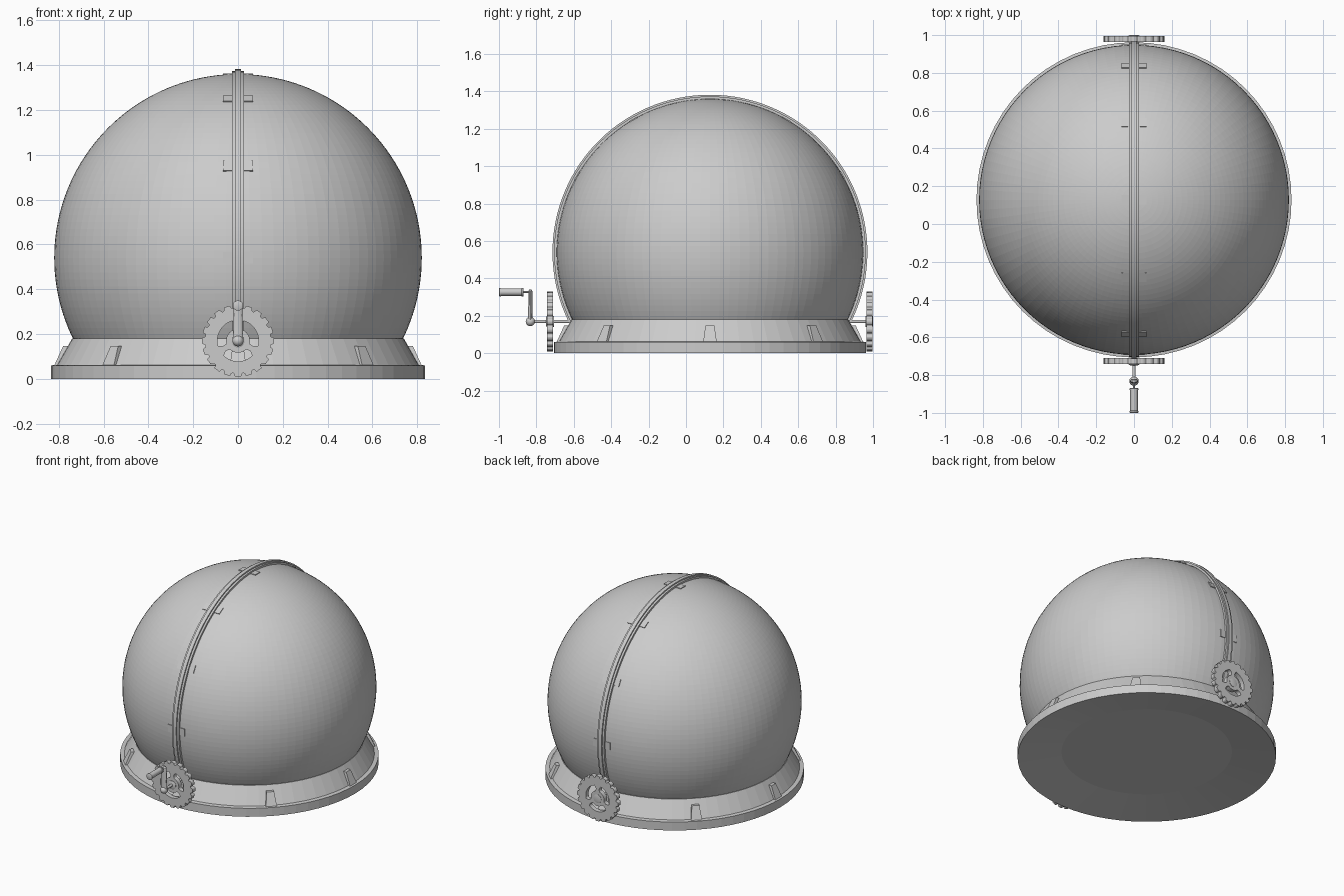
import bpy, bmesh
from math import sin, cos, pi, radians
from mathutils import Matrix, Vector

if "Cube" in bpy.data.objects:
    bpy.data.objects.remove(bpy.data.objects["Cube"])

CY, CZ, R = 0.128, 0.54, 0.82      # dome centre and radius
GZ = 0.17                          # gear axle height


def make(name, bm, smooth=None):
    bmesh.ops.remove_doubles(bm, verts=bm.verts, dist=1e-5)
    bmesh.ops.recalc_face_normals(bm, faces=bm.faces)
    me = bpy.data.meshes.new(name)
    bm.to_mesh(me)
    bm.free()
    ob = bpy.data.objects.new(name, me)
    bpy.context.collection.objects.link(ob)
    if smooth:
        bpy.context.view_layer.objects.active = ob
        ob.select_set(True)
        bpy.ops.object.shade_smooth_by_angle(angle=radians(smooth))
        ob.select_set(False)
    return ob


def lathe(name, profile, sides, matrix, smooth=None, caps=(0, -1)):
    """Revolve (radius, height) points around local z."""
    bm = bmesh.new()
    rings = [[bm.verts.new((r * cos(2 * pi * i / sides), r * sin(2 * pi * i / sides), z))
              for i in range(sides)] for r, z in profile]
    for a, b in zip(rings, rings[1:]):
        for i in range(sides):
            j = (i + 1) % sides
            bm.faces.new((a[i], a[j], b[j], b[i]))
    for c in caps:
        bm.faces.new(rings[c])
    bm.transform(matrix)
    return make(name, bm, smooth)


def along_y(z):
    """Local z points to -y, at height z."""
    return Matrix.Translation((0, 0, z)) @ Matrix.Rotation(pi / 2, 4, 'X')


def hexa(bm, low, high, matrix):
    vs = [bm.verts.new(matrix @ Vector(p)) for p in low + high]
    for f in ((3, 2, 1, 0), (4, 5, 6, 7), (0, 1, 5, 4), (1, 2, 6, 5), (2, 3, 7, 6), (3, 0, 4, 7)):
        bm.faces.new([vs[i] for i in f])


centre = Matrix.Translation((0, CY, 0))

# base plinth: shallow dished underside, rim, sloped skirt, inner floor under the dome
lathe("base", [(0.55, 0.04), (0.834, 0), (0.834, 0.06), (0.807, 0.063), (0.74, 0.18), (0.73, 0.18)],
      64, centre)

# glass dome, open underneath
a0, n = radians(-27), 52
dome = [(max(R * cos(a0 + (pi / 2 - a0) * i / n), 0.0005), CZ + R * sin(a0 + (pi / 2 - a0) * i / n))
        for i in range(n + 1)]
lathe("dome", dome, 96, centre, caps=(-1,))

# eight tapered buttresses around the skirt
bm = bmesh.new()
for k in range(8):
    m = centre @ Matrix.Rotation(k * pi / 4, 4, 'Z')
    hexa(bm, [(0.77, -0.037, 0.055), (0.822, -0.037, 0.055), (0.822, 0.037, 0.055), (0.77, 0.037, 0.055)],
         [(0.73, -0.024, 0.147), (0.78, -0.024, 0.147), (0.78, 0.024, 0.147), (0.73, 0.024, 0.147)], m)
make("buttresses", bm)

# arched rail with raised centre strip over the dome
section = [(-.027, .81), (-.027, .833), (-.013, .833), (-.013, .842),
           (.013, .842), (.013, .833), (.027, .833), (.027, .81)]
bm = bmesh.new()
steps, rows = 80, []
for i in range(steps + 1):
    a = radians(-27 + 234 * i / steps)
    rows.append([bm.verts.new((x, CY + r * cos(a), CZ + r * sin(a))) for x, r in section])
for p, q in zip(rows, rows[1:]):
    for i in range(8):
        j = (i + 1) % 8
        bm.faces.new((p[i], p[j], q[j], q[i]))
bm.faces.new(rows[0])
bm.faces.new(rows[-1])
make("arch_rail", bm, 30)

# clips holding the rail every 30 degrees
bm = bmesh.new()
for k in range(7):
    m = Matrix.Translation((0, CY, CZ)) @ Matrix.Rotation(k * pi / 6, 4, 'X')
    w, h = 0.066, 0.026
    hexa(bm, [(-w, .80, -h), (w, .80, -h), (w, .80, h), (-w, .80, h)],
         [(-w, .8225, -h), (w, .8225, -h), (w, .8225, h), (-w, .8225, h)], m)
make("rail_clips", bm)


# gears: toothed outline with three curved slots
def gear(name, y):
    cu = bpy.data.curves.new(name, 'CURVE')
    cu.dimensions, cu.fill_mode, cu.extrude = '2D', 'BOTH', 0.016

    def loop(pts):
        s = cu.splines.new('POLY')
        s.points.add(len(pts) - 1)
        for p, (r, a) in zip(s.points, pts):
            p.co = (r * cos(a), r * sin(a), 0, 1)
        s.use_cyclic_u = True

    teeth = 20
    shape = [(0.146, -0.46), (0.149, -0.36), (0.157, -0.31), (0.161, -0.24),
             (0.161, 0.24), (0.157, 0.31), (0.149, 0.36), (0.146, 0.46)]
    loop([(r, (k + f) * 2 * pi / teeth) for k in range(teeth) for r, f in shape])
    for mid in (30, 150, 270):
        slot = []
        for r, s, e in ((0.092, -1, 1), (0.053, 1, -1)):
            slot += [(r, radians(mid + 44 * (s + (e - s) * i / 12))) for i in range(13)]
            slot += [(0.072, radians(mid + 50 * e))]      # rounded slot end
        loop(slot)
    ob = bpy.data.objects.new(name, cu)
    bpy.context.collection.objects.link(ob)
    ob.matrix_world = Matrix.Translation((0, y, GZ)) @ Matrix.Rotation(pi / 2, 4, 'X')
    bpy.context.view_layer.objects.active = ob
    ob.select_set(True)
    bpy.ops.object.convert(target='MESH')
    bpy.context.object.select_set(False)


gear("front_gear", -0.726)
gear("back_gear", 0.98)

# axles and hubs (local z runs toward -y)
lathe("front_axle", [(0.009, 0.56), (0.009, 0.83)], 16, along_y(GZ), 30)
lathe("back_axle", [(0.009, -0.985), (0.009, -0.82)], 16, along_y(GZ), 30)
lathe("front_hub", [(0.03, 0.707), (0.03, 0.744), (0.022, 0.748)], 24, along_y(GZ), 30)
lathe("back_hub", [(0.022, -1.0), (0.03, -0.998), (0.03, -0.96)], 24, along_y(GZ), 30)

# crank: ball joint, flattened upright arm, pin and handle grip
ball = [(max(0.025 * sin(pi * i / 10), 0.0005), -0.025 * cos(pi * i / 10)) for i in range(11)]
lathe("crank_ball", ball, 20, Matrix.Translation((0, -0.832, GZ)), 40)
lathe("crank_arm", [(0.016, 0.17), (0.013, 0.31), (0.013, 0.333), (0.008, 0.34)], 16,
      Matrix.Translation((0, -0.832, 0)) @ Matrix.Diagonal((1.5, 0.8, 1, 1)), 30)
lathe("handle_pin", [(0.006, 0.83), (0.006, 0.88)], 12, along_y(0.327), 30)
lathe("handle_grip", [(0.019, 0.868), (0.023, 0.87), (0.023, 0.878), (0.02, 0.88), (0.02, 0.988),
                      (0.023, 0.99), (0.023, 0.998), (0.019, 1.0)], 20, along_y(0.327), 30)
